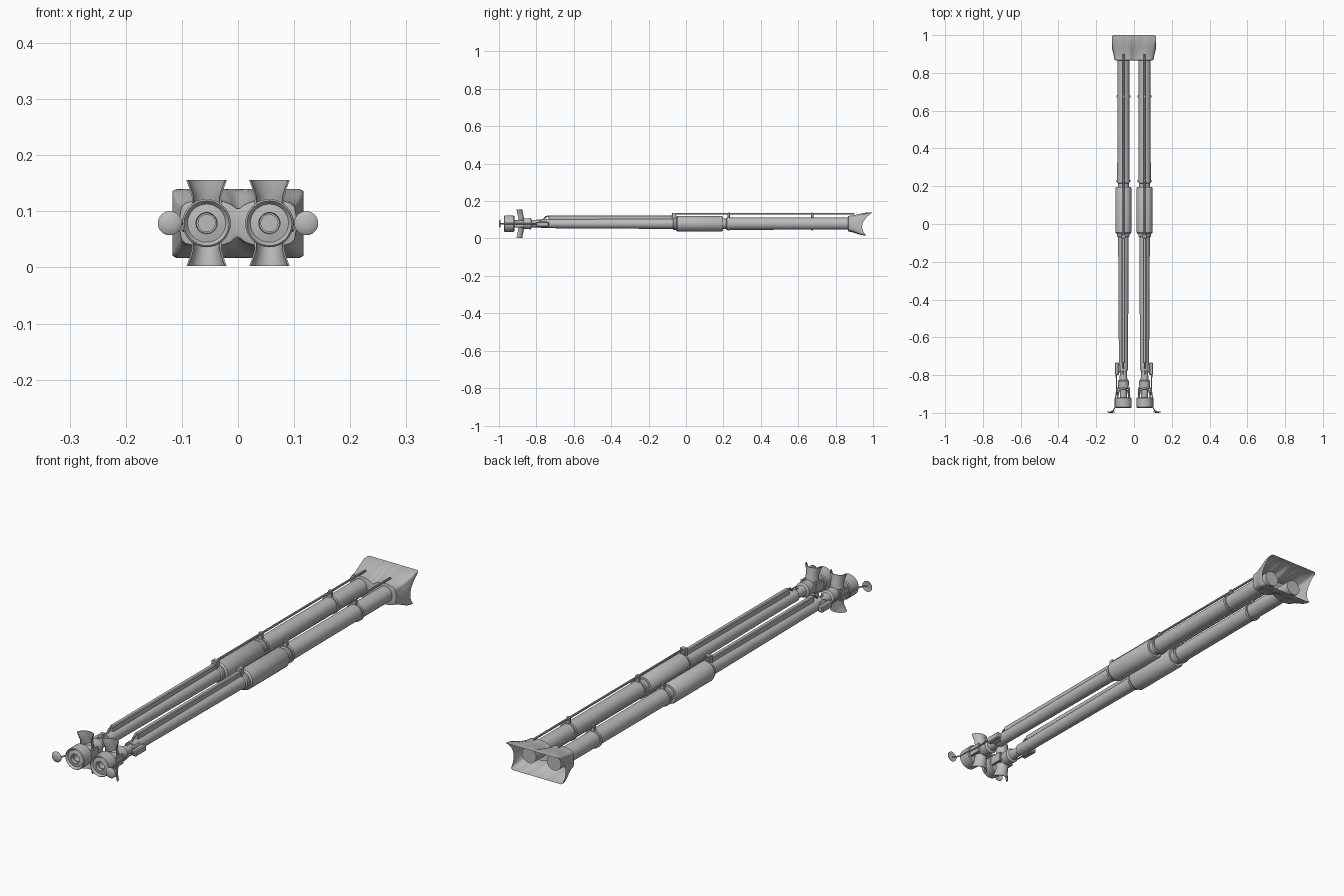
import bpy, bmesh, math
from mathutils import Vector, Matrix

if "Cube" in bpy.data.objects:
    bpy.data.objects.remove(bpy.data.objects["Cube"])

CX, CZ = 0.056, 0.079          # axis of the right-hand barrel
gray = bpy.data.materials.new("steel gray")
gray.diffuse_color = (0.5, 0.5, 0.5, 1)
gray.use_nodes = True
gray.node_tree.nodes["Principled BSDF"].inputs["Base Color"].default_value = gray.diffuse_color


def finish(name, bm, mirror=True, angle=35):
    bmesh.ops.recalc_face_normals(bm, faces=bm.faces)
    me = bpy.data.meshes.new(name)
    bm.to_mesh(me)
    bm.free()
    me.materials.append(gray)
    ob = bpy.data.objects.new(name, me)
    bpy.context.collection.objects.link(ob)
    bpy.ops.object.select_all(action='DESELECT')
    ob.select_set(True)
    bpy.context.view_layer.objects.active = ob
    bpy.ops.object.shade_smooth_by_angle(angle=math.radians(angle))
    if mirror:
        ob.modifiers.new("Mirror", 'MIRROR').use_mirror_merge = False
    return ob


def loft(bm, rings, closed=True):
    rows = [[bm.verts.new(p) for p in r] for r in rings]
    n = len(rows[0])
    for a, b in zip(rows, rows[1:]):
        for i in range(n if closed else n - 1):
            j = (i + 1) % n
            bm.faces.new((a[i], a[j], b[j], b[i]))
    return rows


def lathe(name, profile, seg=32, x=CX, z=CZ):
    """Turn a profile of (y, radius) about an axis along y."""
    bm = bmesh.new()
    rows = loft(bm, [[(x + r * math.cos(math.tau * i / seg), y, z + r * math.sin(math.tau * i / seg))
                      for i in range(seg)] for y, r in profile])
    bm.faces.new(rows[0])
    bm.faces.new(rows[-1])
    return finish(name, bm)


def box(name, lo, hi, bevel=0.002):
    bm = bmesh.new()
    lo, hi = Vector(lo), Vector(hi)
    bmesh.ops.create_cube(bm, size=1, matrix=Matrix.Translation((lo + hi) / 2) @ Matrix.Diagonal((hi - lo).to_4d()))
    bmesh.ops.bevel(bm, geom=bm.edges[:], offset=bevel, segments=1, affect='EDGES')
    return finish(name, bm)


def tube(name, points, r, seg=8):
    bm = bmesh.new()
    pts = [Vector(p) for p in points]
    rings = []
    for i, p in enumerate(pts):
        d = (pts[min(i + 1, len(pts) - 1)] - pts[max(i - 1, 0)]).normalized()
        q = d.to_track_quat('Z', 'Y')
        rings.append([p + q @ Vector((r * math.cos(math.tau * k / seg), r * math.sin(math.tau * k / seg), 0))
                      for k in range(seg)])
    rows = loft(bm, rings)
    bm.faces.new(rows[0])
    bm.faces.new(rows[-1])
    return finish(name, bm)


# Barrel: thin front tube, neck collars, rear jacket
lathe("front_barrel", [(-0.875, 0.020), (-0.87, 0.027), (-0.83, 0.030), (-0.825, 0.021), (-0.80, 0.019),
                       (-0.775, 0.019), (-0.775, 0.024), (-0.735, 0.024), (-0.07, 0.028), (-0.065, 0.033),
                       (-0.05, 0.033), (-0.05, 0.027)])
lathe("recoil_sleeve", [(-0.055, 0.028), (-0.052, 0.037), (-0.045, 0.042), (0.19, 0.042), (0.197, 0.038), (0.197, 0.028)])
lathe("rear_barrel", [(0.19, 0.029), (0.215, 0.029), (0.218, 0.033), (0.55, 0.032), (0.93, 0.032)])
for i, y in enumerate((0.228, 0.675)):
    lathe(f"barrel_band_{i}", [(y - 0.005, 0.030), (y - 0.005, 0.037), (y + 0.005, 0.037), (y + 0.005, 0.030)])
    box(f"rod_clip_{i}", (CX - 0.008, y - 0.006, 0.108), (CX + 0.008, y + 0.006, 0.138))

# Muzzle cup with a dished face and open bore
lathe("muzzle", [(-0.80, 0.015), (-0.955, 0.015), (-0.955, 0.018), (-0.968, 0.019), (-0.965, 0.034),
                 (-0.973, 0.040), (-0.970, 0.043), (-0.922, 0.043), (-0.918, 0.040), (-0.918, 0.018), (-0.87, 0.020)])

# Curved gas deflectors above and below the muzzle
for name, s in (("upper_deflector", 1), ("lower_deflector", -1)):
    bm = bmesh.new()
    rings = []
    for h, w, y0 in ((0.020, 0.024, -0.868), (0.046, 0.023, -0.872), (0.06, 0.027, -0.876), (0.0765, 0.033, -0.878)):
        ring = []
        for t, sgn in ((0, 1), (0.003, -1)):
            for k in range(13)[::sgn]:
                a = math.pi * k / 12
                ring.append((CX - (w + t) * math.cos(a), y0 - 0.028 + (0.028 + t) * math.sin(a), CZ + s * h))
        rings.append(ring)
    rows = loft(bm, rings)
    for row in (rows[0], rows[-1]):
        for k in range(12):
            bm.faces.new((row[k], row[k + 1], row[24 - k], row[25 - k]))
    finish(name, bm)

# Side struts joining the cup to the barrel neck
for i, s in enumerate((-1, 1)):
    box(f"muzzle_strut_{i}", (CX + s * 0.030 - 0.005, -0.93, CZ - 0.020), (CX + s * 0.030 + 0.005, -0.865, CZ + 0.020))

# Sighting disc on a bent arm, held by a clamp on the neck
lathe("disc", [(-1.0, 0.006), (-0.998, 0.016), (-0.994, 0.0215), (-0.992, 0.0215), (-0.994, 0.010)], 32, 0.1215, CZ)
tube("disc_arm", [(0.1215, -0.993, CZ), (0.108, -0.986, CZ), (0.099, -0.965, CZ), (0.101, -0.93, CZ),
                  (0.094, -0.90, CZ), (0.092, -0.86, CZ), (0.095, -0.77, CZ)], 0.003)
box("arm_clamp", (0.080, -0.80, CZ - 0.016), (0.101, -0.733, CZ + 0.010), 0.004)
box("neck_clamp", (CX - 0.018, -0.785, CZ - 0.020), (0.085, -0.745, CZ + 0.016), 0.004)

# Guide rail over the front barrel, rod over the rear barrel
box("front_rail", (CX - 0.009, -0.735, 0.098), (CX + 0.009, -0.05, 0.124), 0.003)
tube("rail_hook", [(CX, -0.735, 0.120), (CX, -0.75, 0.116), (CX, -0.765, 0.100), (CX, -0.80, 0.096)], 0.004)
tube("rear_rod", [(CX, -0.075, 0.122), (CX, -0.06, 0.132), (CX, 0.20, 0.132), (CX, 0.90, 0.132)], 0.0045)
box("rod_bracket", (CX - 0.012, -0.075, 0.095), (CX + 0.012, -0.055, 0.137))

# Canvas boot: rectangular rear mouth drawn in around both barrels
N = 96
rear, front, inner = [], [], []
for i in range(N):
    a = math.tau * (i + 0.5) / N - math.pi
    c, s = math.cos(a), math.sin(a)
    m = max(abs(c), abs(s))
    u, v = c / m, s / m                                   # point on a unit square
    z = 0.0785 + 0.0615 * v
    y = 0.98 + 0.018 * v - 0.036 * (1 - v * v)
    rear.append(Vector((0.117 * u, y + 0.002 * (v > 0.99), z)))
    side = abs(u)
    bulge = math.sqrt(max(0, 1 - ((abs(0.1 * u) - CX) / 0.056) ** 2)) if abs(v) > 0.999 else 0
    if abs(v) > 0.999:                                    # hump over each barrel
        p = Vector((0.1 * u, 0.868, CZ + v * (0.018 + 0.024 * bulge)))
    else:
        p = Vector((math.copysign(0.1 + 0.004 * (1 - v * v), u), 0.868, CZ + 0.031 * v))
    front.append(p)
    inner.append(Vector((p.x * 0.9, 0.866, CZ + (p.z - CZ) * 0.8)))
rings = []
for k in range(9):
    t = k / 8
    e = t * t * (3 - 2 * t)
    ring = []
    for i, (r, f) in enumerate(zip(rear, front)):
        p = r.lerp(f, e)
        p.y = r.y + (f.y - r.y) * t
        fold = 1 + 0.05 * math.sin(math.pi * t) * math.sin(i * 1.1 + 2.5 * t)
        p.z = CZ + (p.z - CZ) * fold
        ring.append(p)
    rings.append(ring)
bm = bmesh.new()
rows = loft(bm, rings + [inner])
for i in range(N // 2):                                   # front wall strips, bottom to top
    j = N - 1 - i
    if i + 1 < j - 1:
        a, b, c, d = rows[-1][i], rows[-1][i + 1], rows[-1][j - 1], rows[-1][j]
        if len({a, b, c, d}) == 4:
            bm.faces.new((a, b, c, d))
finish("canvas_boot", bm, mirror=False, angle=60)
